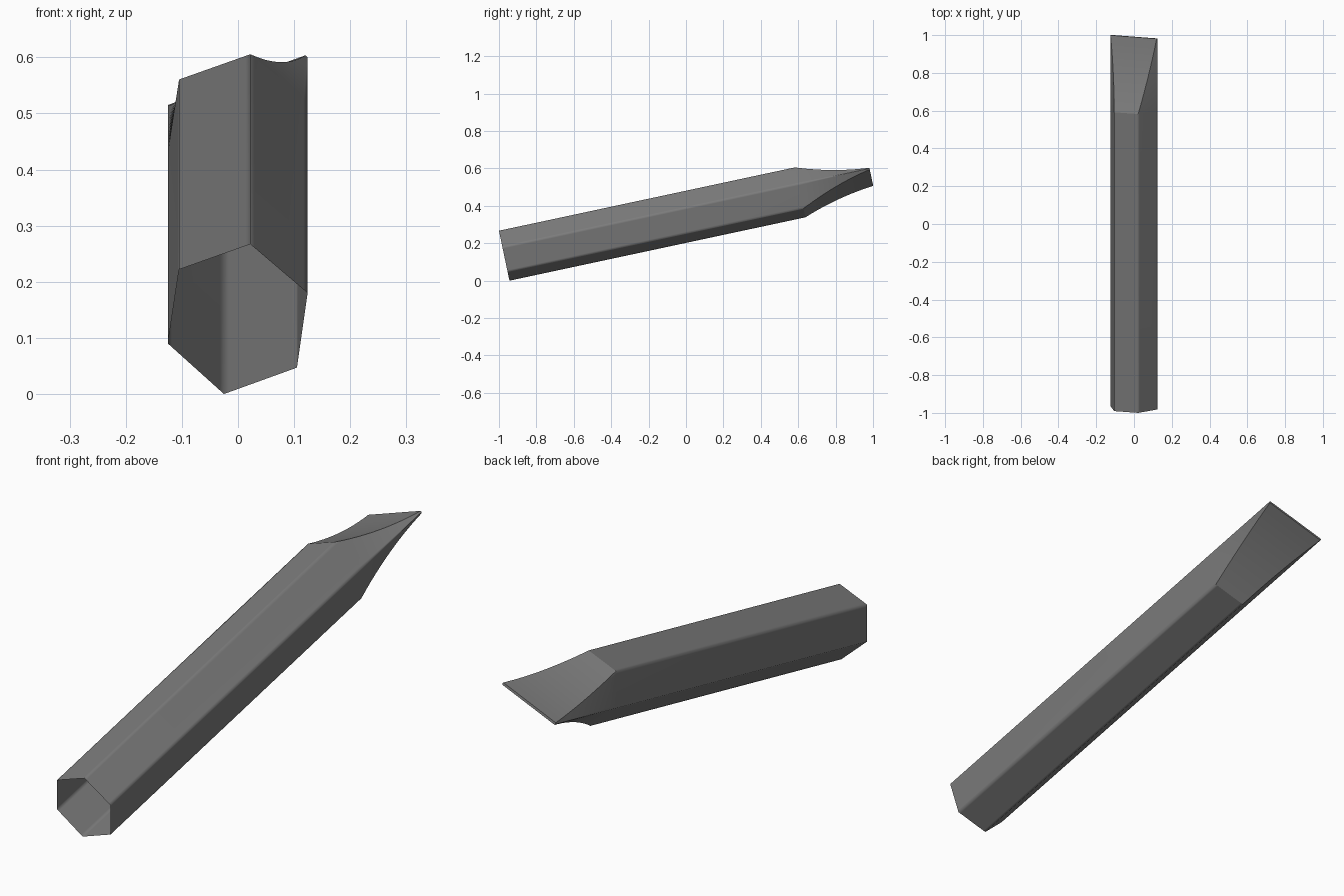
import bpy, bmesh
from mathutils import Vector

if "Cube" in bpy.data.objects:
    bpy.data.objects.remove(bpy.data.objects["Cube"])

SLOPE = 0.214                      # rise of the tube axis per unit of y
# Hexagonal section at the open front end (x, z)
HEX = [(-0.125, 0.09), (-0.025, 0.0), (0.105, 0.047),
       (0.124, 0.18), (0.022, 0.267), (-0.105, 0.222)]
corners = [Vector((x, -1 + 0.21 * (0.267 - z), z)) for x, z in HEX]
PARENT = {1: 0, 5: 0, 2: 3, 4: 3}  # corners that close in on the left/right edge
WIDE = (corners[3] - corners[0]).normalized()


def section(dy, width, height):
    """Section moved along the axis; slanted corners scaled toward the blade edge."""
    c = []
    for i, p in enumerate(corners):
        if i in PARENT:
            base = corners[PARENT[i]]
            across = (p - base).project(WIDE)
            p = base + across * width + (p - base - across) * height
        c.append(p + Vector((0, dy, SLOPE * dy)))
    pts = []
    for i in range(6):
        a, b = c[i], c[(i + 1) % 6]
        pts += [a, a.lerp(b, 0.07), a.lerp(b, 0.93)]   # loops beside each corner
    return pts


# Straight tube, then a concave chisel tip
START, END, STEPS, TIP = 1.582, 1.963, 12, 0.04
stations = [(0, 1, 1)]
for k in range(STEPS + 1):
    u = k / STEPS
    width = TIP + (1 - TIP) * (1 - u)
    height = TIP + (1 - TIP) * (1 - u - 0.5 * u * (1 - u))
    stations.append((START + (END - START) * u, width, height))

bm = bmesh.new()
rings = [[bm.verts.new(p) for p in section(*s)] for s in stations]
N = len(rings[0])
for r0, r1 in zip(rings, rings[1:]):
    for i in range(N):
        j = (i + 1) % N
        bm.faces.new((r0[i], r0[j], r1[j], r1[i]))
bm.faces.new(rings[-1])            # thin end cap, front stays open
bmesh.ops.recalc_face_normals(bm, faces=bm.faces)
for f in bm.faces:
    f.smooth = True


def sharpen(a, b):
    e = bm.edges.get((a, b))
    if e:
        e.smooth = False


# Crisp outlines around the two cuts and the end cap
for i in range(N):
    sharpen(rings[-1][i], rings[-1][(i + 1) % N])
for first in (3, 12):
    for i in range(first, first + 3):
        sharpen(rings[1][i], rings[1][i + 1])
    for i in (first, first + 3):
        for r0, r1 in zip(rings[1:], rings[2:]):
            sharpen(r0[i], r1[i])

mesh = bpy.data.meshes.new("chisel_tube")
bm.to_mesh(mesh)
bm.free()
obj = bpy.data.objects.new("chisel_tube", mesh)
bpy.context.collection.objects.link(obj)

# Dark grey finish
mat = bpy.data.materials.new("dark_grey")
mat.diffuse_color = (0.2, 0.2, 0.2, 1)
mat.use_nodes = True
mat.node_tree.nodes["Principled BSDF"].inputs["Base Color"].default_value = mat.diffuse_color
mesh.materials.append(mat)
